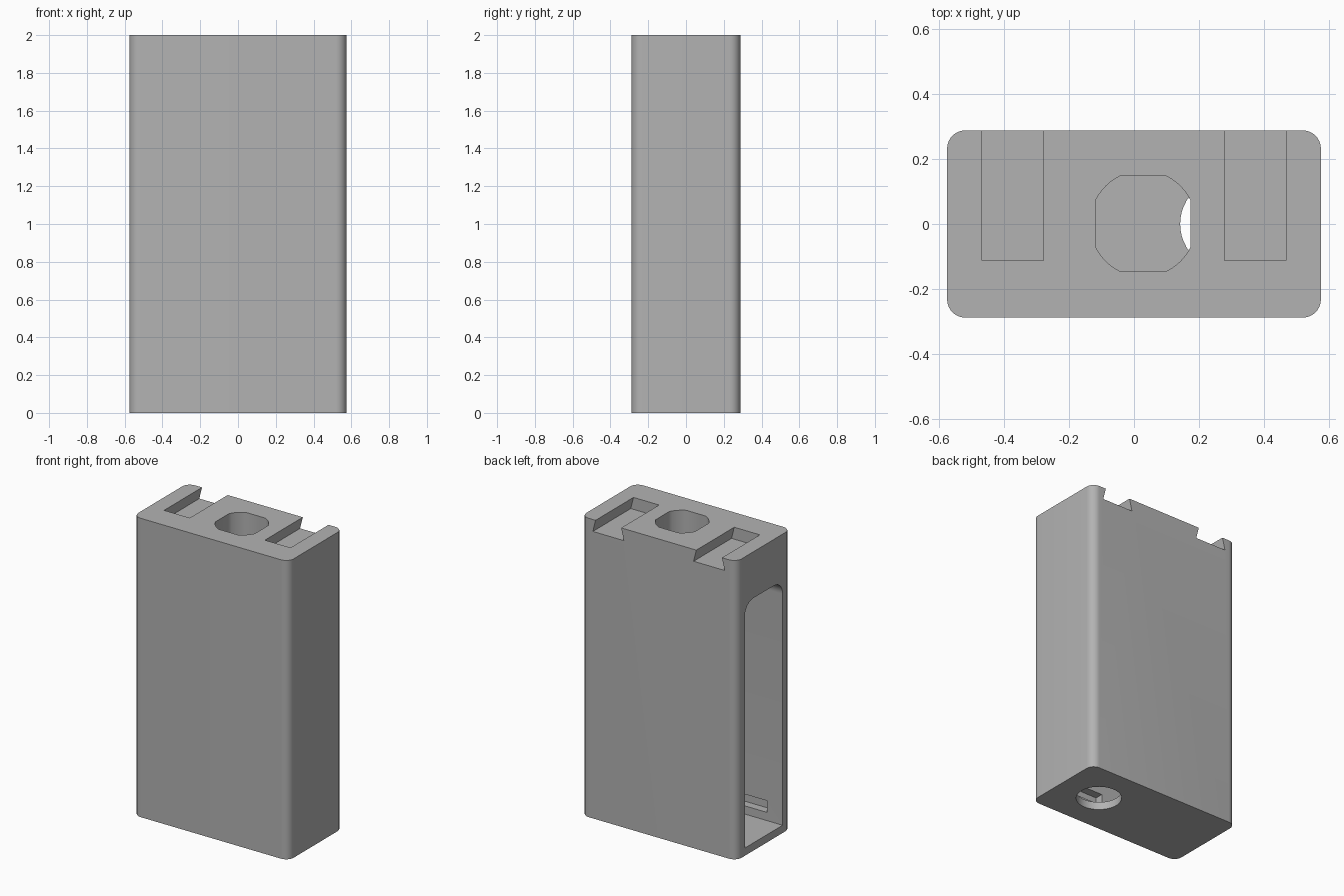
import bpy
import bmesh
from math import cos, sin, pi, atan2
from mathutils import Vector

if "Cube" in bpy.data.objects:
    bpy.data.objects.remove(bpy.data.objects["Cube"])

grey = bpy.data.materials.new("plain_grey")
grey.use_nodes = True
colour = (0.45, 0.45, 0.45, 1)
grey.diffuse_color = colour
grey.node_tree.nodes["Principled BSDF"].inputs["Base Color"].default_value = colour


def arc(cx, cy, r, start, end, steps=10):
    return [(cx + r * cos(start + (end - start) * i / steps),
             cy + r * sin(start + (end - start) * i / steps)) for i in range(steps + 1)]


def prism(name, profile, axis, low, high):
    """Extrude a 2D profile along one axis."""
    place = {"x": lambda a, b, t: (t, a, b),
             "y": lambda a, b, t: (a, t, b),
             "z": lambda a, b, t: (a, b, t)}[axis]
    bm = bmesh.new()
    face = bm.faces.new([bm.verts.new(place(a, b, low)) for a, b in profile])
    extruded = bmesh.ops.extrude_face_region(bm, geom=[face])["geom"]
    moved = [v for v in extruded if isinstance(v, bmesh.types.BMVert)]
    bmesh.ops.translate(bm, verts=moved, vec=Vector(place(0, 0, high - low)))
    bmesh.ops.recalc_face_normals(bm, faces=bm.faces)
    mesh = bpy.data.meshes.new(name)
    bm.to_mesh(mesh)
    bm.free()
    mesh.materials.append(grey)
    obj = bpy.data.objects.new(name, mesh)
    bpy.context.collection.objects.link(obj)
    return obj


def rectangle(x0, x1, y0, y1):
    return [(x0, y0), (x1, y0), (x1, y1), (x0, y1)]


# Outer case with rounded upright edges
HX, HY, R = 0.575, 0.288, 0.056
outline = []
for k, (sx, sy) in enumerate([(1, 1), (-1, 1), (-1, -1), (1, -1)]):
    outline += arc(sx * (HX - R), sy * (HY - R), R, k * pi / 2, (k + 1) * pi / 2)
case = prism("case", outline, "z", 0, 2)

cutters = []

# Inner chamber, open on one narrow side, with rounded upper corners
W, FLOOR, TOP, F = 0.2, 0.052, 1.69, 0.09
chamber = [(-W, FLOOR), (W, FLOOR)]
chamber += arc(W - F, TOP - F, F, 0, pi / 2) + arc(F - W, TOP - F, F, pi / 2, pi)
cutters.append(prism("chamber_cutter", chamber, "x", -0.7, 0.49))

# Top hole: a circle with four flattened sides
half, flat = 0.146, 0.072
radius, a = (half ** 2 + flat ** 2) ** 0.5, atan2(flat, half)
hole = []
for k in range(4):
    hole += arc(0.028, 0.001, radius, k * pi / 2 + a, (k + 1) * pi / 2 - a, 6)
cutters.append(prism("top_hole_cutter", hole, "z", 1.6, 2.1))

# Round hole through the floor
ring = arc(0.282, 0, 0.14, 0, 2 * pi, 48)[:-1]
cutters.append(prism("floor_hole_cutter", ring, "z", -0.1, 0.1))

for side in (-1, 1):
    # Dovetail slots in the top, open at the back
    c = side * 0.373
    dovetail = [(c - 0.115, 1.92), (c + 0.115, 1.92), (c + 0.095, 2),
                (c + 0.095, 2.1), (c - 0.095, 2.1), (c - 0.095, 2)]
    cutters.append(prism("dovetail_cutter", dovetail, "y", -0.113, 0.4))
    # Shallow recesses inside the front wall
    ends = sorted((side * 0.09, side * 0.46))
    recess = rectangle(*ends, 0.107, 0.185)
    cutters.append(prism("recess_cutter", recess, "y", -0.255, -0.15))

# Cut every opening, then discard the cutters
bpy.context.view_layer.objects.active = case
for cutter in cutters:
    cutter.hide_render = True
    mod = case.modifiers.new("cut", "BOOLEAN")
    mod.operation = "DIFFERENCE"
    mod.solver = "EXACT"
    mod.object = cutter
    bpy.ops.object.modifier_apply(modifier=mod.name)
    bpy.data.objects.remove(cutter)

# Smooth the rounded corners and keep the edges sharp
bpy.ops.object.select_all(action="DESELECT")
case.select_set(True)
bpy.ops.object.shade_smooth_by_angle(angle=pi / 6)
